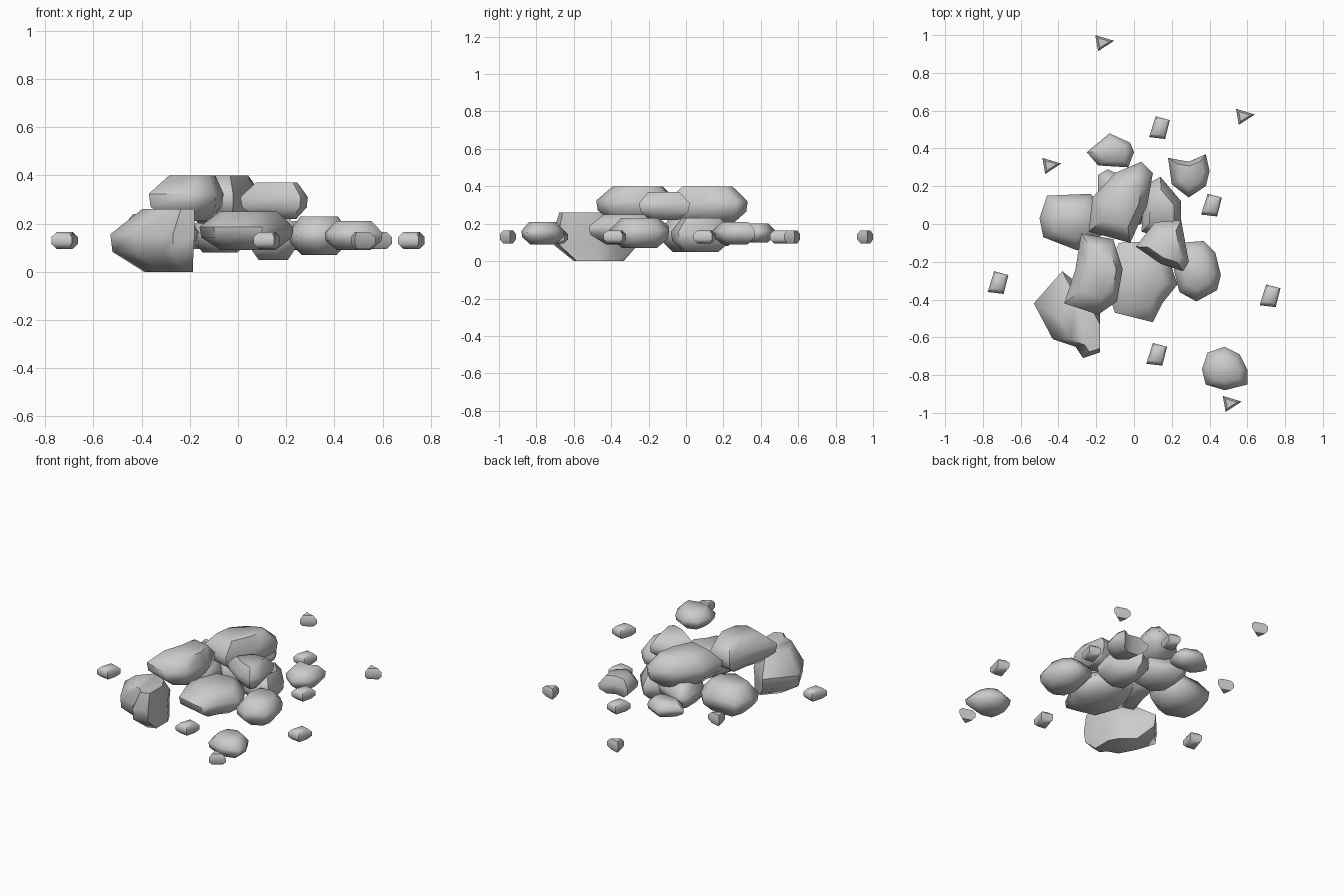
import bpy, bmesh, math

if "Cube" in bpy.data.objects:
    bpy.data.objects.remove(bpy.data.objects["Cube"])

# (outline scale, height fraction) from underside to top
ROCK = [(0.58, 0.0), (0.96, 0.32), (1.0, 0.6), (0.62, 1.0)]
PEBBLE = [(0.62, 0.0), (1.0, 0.3), (1.0, 0.7), (0.62, 1.0)]


def stone(name, outline, z0, z1, top=(0, 0), bottom=(0, 0), profile=ROCK):
    """Loft an outline through a bulging profile; top/bottom caps may shift sideways."""
    n = len(outline)
    cx = sum(p[0] for p in outline) / n
    cy = sum(p[1] for p in outline) / n
    bm = bmesh.new()
    rings = []
    for i, (s, h) in enumerate(profile):
        dx, dy = bottom if i == 0 else top if i == len(profile) - 1 else (0, 0)
        rings.append([bm.verts.new((cx + (x - cx) * s + dx, cy + (y - cy) * s + dy,
                                    z0 + (z1 - z0) * h)) for x, y in outline])
    for a, b in zip(rings, rings[1:]):
        for i in range(n):
            j = (i + 1) % n
            bm.faces.new((a[i], a[j], b[j], b[i]))
    bm.faces.new(rings[-1])
    bm.faces.new(rings[0][::-1])
    bmesh.ops.recalc_face_normals(bm, faces=bm.faces)
    mesh = bpy.data.meshes.new(name)
    bm.to_mesh(mesh)
    bm.free()
    ob = bpy.data.objects.new(name, mesh)
    bpy.context.collection.objects.link(ob)
    bpy.ops.object.select_all(action='DESELECT')
    ob.select_set(True)
    bpy.context.view_layer.objects.active = ob
    bpy.ops.object.shade_smooth_by_angle(angle=math.radians(55))


# Lower layer of large rocks
stone("front_left_boulder", [(-.53, -.42), (-.43, -.61), (-.31, -.65), (-.27, -.71), (-.18, -.68),
      (-.18, -.47), (-.24, -.36), (-.38, -.25)], 0, .26, (.05, -.04), (.05, .03))
stone("left_rock", [(-.5, .03), (-.48, -.07), (-.3, -.14), (-.17, -.06), (-.16, .08),
      (-.23, .16), (-.46, .15)], .05, .24)
stone("front_middle_rock", [(-.16, -.3), (-.1, -.47), (.1, -.52), (.15, -.42), (.23, -.32),
      (.19, -.2), (.1, -.09), (-.08, -.1)], .09, .25)
stone("right_rock", [(.24, -.36), (.33, -.41), (.44, -.35), (.46, -.27), (.43, -.15),
      (.37, -.09), (.24, -.1), (.21, -.24)], .07, .23)
stone("back_right_rock", [(.04, -.04), (.16, -.08), (.25, -.04), (.25, .12), (.14, .25),
      (.05, .2)], .05, .23)
stone("back_middle_rock", [(-.19, .08), (-.1, -.02), (.04, 0), (.06, .2), (-.14, .29),
      (-.19, .26)], .08, .24)

# Upper layer
stone("top_back_rock", [(-.24, -.04), (-.02, -.1), (.07, .1), (.1, .27), (.04, .33),
      (-.1, .27), (-.22, .14)], .2, .4, (0, -.01))
stone("top_left_rock", [(-.37, -.42), (-.19, -.48), (-.09, -.41), (-.06, -.24), (-.11, -.08),
      (-.28, -.05), (-.31, -.24)], .21, .4, (.02, .01))
stone("top_right_rock", [(.01, -.12), (.14, -.21), (.26, -.25), (.29, -.2), (.25, .02),
      (.11, .01)], .22, .37)

# Loose outlying rocks
stone("back_loose_rock", [(-.25, .38), (-.19, .31), (-.03, .3), (0, .38), (-.02, .43),
      (-.13, .48)], .1, .2)
stone("back_right_loose_rock", [(.18, .35), (.2, .21), (.29, .14), (.38, .2), (.4, .28),
      (.38, .37), (.29, .33)], .09, .21)
stone("front_right_loose_rock", [(.36, -.77), (.38, -.85), (.48, -.88), (.6, -.85), (.6, -.77),
      (.56, -.69), (.48, -.65), (.39, -.68)], .09, .21)

# Scattered pebbles: four-sided and three-sided
kite = [(-.02, .06), (-.055, -.05), (.03, -.06), (.055, .04)]
wedge = [(-.05, .045), (-.035, -.04), (.05, .015)]
for shape, spots in ((kite, [(-.72, -.31), (.72, -.38), (.41, .1), (.135, .51), (.12, -.69)]),
                     (wedge, [(-.155, .955), (.59, .565), (-.435, .305), (.52, -.955)])):
    for x, y in spots:
        stone("pebble", [(x + a, y + b) for a, b in shape], .095, .165, profile=PEBBLE)
